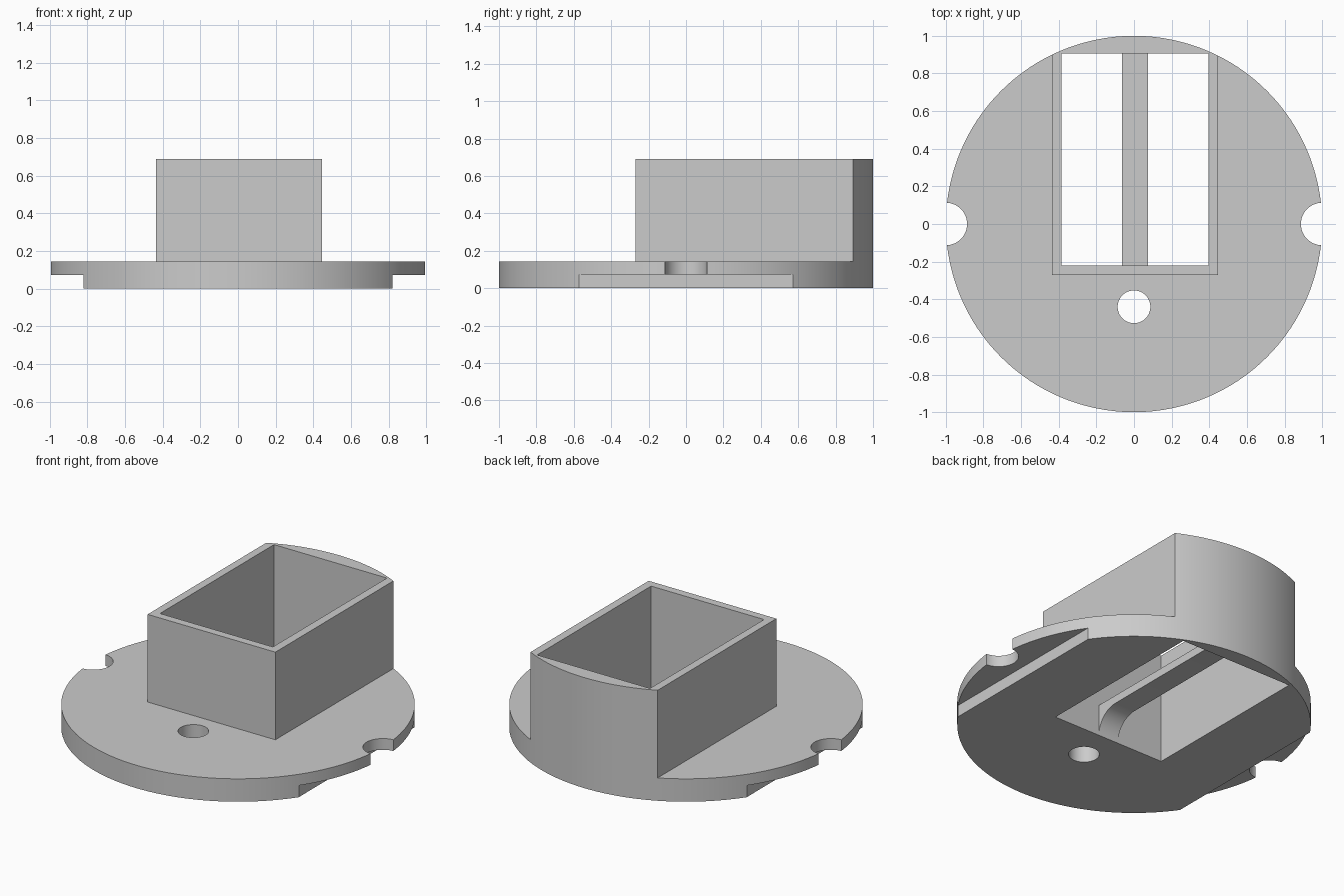
import bpy, bmesh, math
from mathutils import Vector

if "Cube" in bpy.data.objects:
    bpy.data.objects.remove(bpy.data.objects["Cube"])

grey = bpy.data.materials.new("plain grey")
grey.diffuse_color = (0.6, 0.6, 0.6, 1)
grey.use_nodes = True
grey.node_tree.nodes["Principled BSDF"].inputs["Base Color"].default_value = grey.diffuse_color

PLATE_TOP, STEP_TOP, TOP = 0.143, 0.073, 0.69
IN_X0, IN_X1, IN_Y0, IN_Y1 = -0.385, 0.395, -0.22, 0.905


def prism(name, outline, start, depth):
    """Extrude a closed 3D outline along the depth vector."""
    bm = bmesh.new()
    face = bm.faces.new([bm.verts.new(Vector(p) + Vector(start)) for p in outline])
    ext = bmesh.ops.extrude_face_region(bm, geom=[face])
    moved = [v for v in ext["geom"] if isinstance(v, bmesh.types.BMVert)]
    bmesh.ops.translate(bm, verts=moved, vec=depth)
    bmesh.ops.recalc_face_normals(bm, faces=bm.faces)
    mesh = bpy.data.meshes.new(name)
    bm.to_mesh(mesh)
    bm.free()
    mesh.materials.append(grey)
    obj = bpy.data.objects.new(name, mesh)
    bpy.context.collection.objects.link(obj)
    return obj


def upright(name, points, z0, z1):
    return prism(name, [(x, y, 0) for x, y in points], (0, 0, z0), (0, 0, z1 - z0))


def circle(cx, cy, r, n):
    return [(cx + r * math.cos(2 * math.pi * i / n),
             cy + r * math.sin(2 * math.pi * i / n)) for i in range(n)]


def rect(x0, x1, y0, y1):
    return [(x0, y0), (x1, y0), (x1, y1), (x0, y1)]


def activate(obj):
    bpy.ops.object.select_all(action='DESELECT')
    obj.select_set(True)
    bpy.context.view_layer.objects.active = obj


def cut(obj, cutter):
    cutter.hide_render = True
    mod = obj.modifiers.new("cut", 'BOOLEAN')
    mod.operation, mod.solver, mod.object = 'DIFFERENCE', 'EXACT', cutter
    activate(obj)
    bpy.ops.object.modifier_apply(modifier=mod.name)
    bpy.data.objects.remove(cutter)


# Round base with the rectangular housing left standing on it
body = upright("base_and_housing", circle(0, 0, 1, 128), 0, TOP)
cut(body, upright("clearance_cutter", [
    (-2, -2), (2, -2), (2, 2), (0.447, 2), (0.447, -0.27),
    (-0.435, -0.27), (-0.435, 2), (-2, 2)], PLATE_TOP, 1))

# Opening through the housing and the screw hole in front of it
cut(body, upright("opening_cutter", rect(IN_X0, IN_X1, IN_Y0, IN_Y1), -1, 1))
cut(body, upright("hole_cutter", circle(0, -0.44, 0.087, 48), -1, 1))

# Stepped undersides and edge notches on both sides
for s in (-1, 1):
    cut(body, upright("step_cutter", rect(*sorted((0.82 * s, 2 * s)), -2, 2), -1, STEP_TOP))
    cut(body, upright("notch_cutter", circle(s, 0, 0.113, 48), -1, 1))

# Arched bar across the opening, rounded underneath at both ends
BAR_Z0, BAR_Z1, R = 0.145, 0.195, 0.145
arc = [(IN_Y0 + R - R * math.cos(a), BAR_Z0 - R + R * math.sin(a))
       for a in (math.pi / 2 * i / 12 for i in range(13))]
mid = IN_Y0 + IN_Y1
under = arc + [(mid - y, z) for y, z in reversed(arc)]
profile = under + [(IN_Y1, BAR_Z1), (IN_Y0, BAR_Z1)]
bar = prism("cross_bar", [(0, y, z) for y, z in profile], (-0.065, 0, 0), (0.14, 0, 0))

for obj in (body, bar):
    activate(obj)
    bpy.ops.object.shade_smooth_by_angle(angle=math.radians(30))
